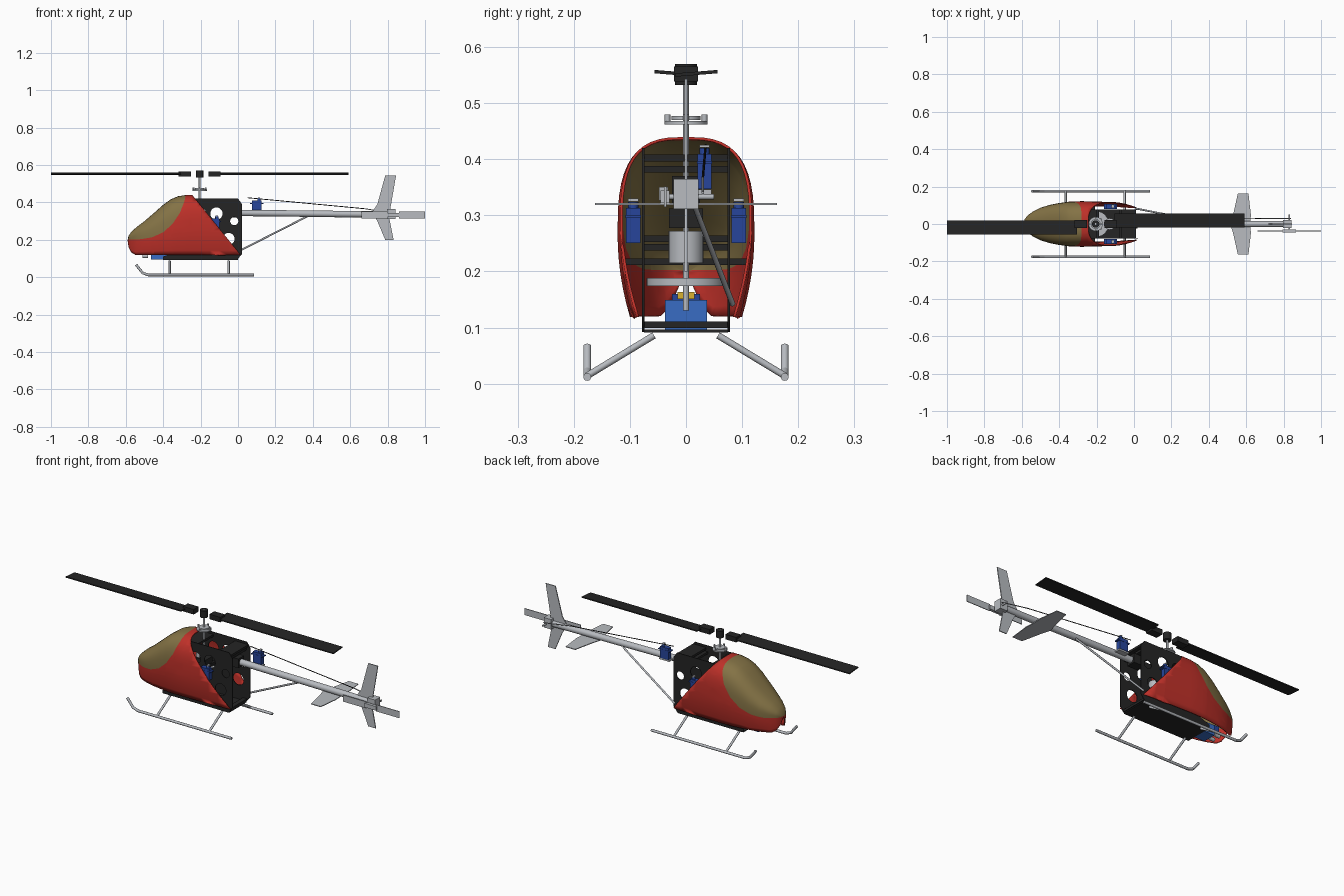
import bpy, bmesh, math
from mathutils import Vector

if "Cube" in bpy.data.objects:
    bpy.data.objects.remove(bpy.data.objects["Cube"])


def material(name, rgb):
    m = bpy.data.materials.new(name)
    m.use_nodes = True
    m.diffuse_color = (*rgb, 1)
    m.node_tree.nodes["Principled BSDF"].inputs["Base Color"].default_value = (*rgb, 1)
    return m


RED = material("red paint", (0.52, 0.03, 0.022))
TAN = material("tinted window", (0.23, 0.17, 0.06))
BLACK = material("black plastic", (0.018, 0.018, 0.018))
GREY = material("light metal", (0.48, 0.5, 0.53))
BLUE = material("bright blue", (0.04, 0.15, 0.55))
NAVY = material("servo blue", (0.02, 0.06, 0.33))
YELLOW = material("yellow", (0.7, 0.45, 0.03))


def finish(name, bm, *mats, smooth=False):
    me = bpy.data.meshes.new(name)
    bmesh.ops.recalc_face_normals(bm, faces=bm.faces)
    bm.to_mesh(me)
    bm.free()
    ob = bpy.data.objects.new(name, me)
    bpy.context.collection.objects.link(ob)
    for m in mats:
        me.materials.append(m)
    if smooth:
        bpy.ops.object.select_all(action="DESELECT")
        ob.select_set(True)
        bpy.context.view_layer.objects.active = ob
        bpy.ops.object.shade_smooth_by_angle(angle=math.radians(40))
    return ob


def box(name, centre, size, mat):
    bm = bmesh.new()
    bmesh.ops.create_cube(bm, size=1)
    bmesh.ops.scale(bm, vec=size, verts=bm.verts)
    bmesh.ops.translate(bm, vec=centre, verts=bm.verts)
    return finish(name, bm, mat)


def tube(name, a, b, r, mat, sides=16):
    a, b = Vector(a), Vector(b)
    bm = bmesh.new()
    bmesh.ops.create_cone(bm, cap_ends=True, segments=sides, radius1=r, radius2=r, depth=(b - a).length)
    bmesh.ops.rotate(bm, matrix=Vector((0, 0, 1)).rotation_difference(b - a).to_matrix(), verts=bm.verts)
    bmesh.ops.translate(bm, vec=(a + b) / 2, verts=bm.verts)
    return finish(name, bm, mat, smooth=True)


def prism(name, pts, thick, place, mat):
    """Extrude a flat outline; place maps (u, v, w) to a position."""
    bm = bmesh.new()
    rings = [[bm.verts.new(place(u, v, w)) for u, v in pts] for w in (-thick / 2, thick / 2)]
    bm.faces.new(rings[0])
    bm.faces.new(rings[1])
    for i in range(len(pts)):
        j = (i + 1) % len(pts)
        bm.faces.new((rings[0][i], rings[0][j], rings[1][j], rings[1][i]))
    return finish(name, bm, mat)


def lookup(table, x):
    for (x0, v0), (x1, v1) in zip(table, table[1:]):
        if x <= x1:
            return v0 + (v1 - v0) * (x - x0) / (x1 - x0)
    return table[-1][1]


# Canopy: U-shaped sections lofted from nose to tail, then trimmed on a slant
ROOF = [(-0.59, 0.2), (-0.585, 0.222), (-0.57, 0.243), (-0.54, 0.27), (-0.5, 0.3), (-0.45, 0.343),
        (-0.4, 0.387), (-0.36, 0.416), (-0.32, 0.433), (-0.28, 0.439), (-0.22, 0.44), (0.05, 0.44)]
WIDTH = [(-0.59, 0.004), (-0.585, 0.025), (-0.57, 0.045), (-0.54, 0.067), (-0.5, 0.087), (-0.45, 0.102),
         (-0.4, 0.112), (-0.35, 0.119), (-0.28, 0.122), (-0.1, 0.117), (0.05, 0.105)]
FLOOR = [(-0.59, 0.195), (-0.585, 0.16), (-0.57, 0.132), (-0.55, 0.12), (0.05, 0.118)]
stations = sorted({x for x, _ in ROOF + WIDTH + FLOOR} | {-0.25 + 0.05 * k for k in range(5)})
bm = bmesh.new()
prev = None
for x in stations:
    top, w, low = lookup(ROOF, x), lookup(WIDTH, x), lookup(FLOOR, x)
    mid = 0.2 + 0.28 * (top - 0.2)
    power = 0.9 - 0.22 * min(1, (top - 0.2) / 0.2)
    half = [(w * (1 - 0.18 * (1 - k / 6) ** 2), low + (mid - low) * k / 6) for k in range(6)]
    for k in range(13):
        t = math.pi / 2 * k / 12
        half.append((w * max(0, math.cos(t)) ** power, mid + (top - mid) * math.sin(t) ** power))
    ring = half + [(-y, z) for y, z in reversed(half[:-1])]
    ring = [bm.verts.new((x, y, z)) for y, z in ring]
    if prev:
        for i in range(len(ring) - 1):
            bm.faces.new((prev[i], prev[i + 1], ring[i + 1], ring[i]))
    prev = ring


def cut(a, b, remove):
    normal = Vector((a[1] - b[1], 0, b[0] - a[0]))
    origin = Vector((a[0], 0, a[1]))
    bmesh.ops.bisect_plane(bm, geom=bm.verts[:] + bm.edges[:] + bm.faces[:], dist=1e-5, plane_co=origin,
                           plane_no=normal, clear_inner=remove)
    return origin, normal


cut((0.015, 0.118), (-0.245, 0.44), False)
slant = Vector((0.322, 0, 0.26))
behind = [f for f in bm.faces if (f.calc_center_median() - Vector((0.015, 0, 0.118))).dot(slant) > 0]
bmesh.ops.delete(bm, geom=behind, context="FACES")
SILL = [(-0.6, 0.202), (-0.52, 0.203), (-0.46, 0.213), (-0.4, 0.24), (-0.35, 0.285), (-0.31, 0.345),
        (-0.285, 0.41), (-0.278, 0.45)]
planes = [cut(a, b, False) for a, b in zip(SILL, SILL[1:])]
for f in bm.faces:
    c = f.calc_center_median()
    f.material_index = int(all((c - o).dot(n) > 0 for o, n in planes))
canopy = finish("canopy", bm, RED, TAN, smooth=True)
shell = canopy.modifiers.new("thickness", "SOLIDIFY")
shell.thickness = 0.005

# Frame: pierced side plates, floor and cross bars
OUTLINE = [(-0.4, 0.092), (-0.005, 0.092), (0.022, 0.125), (0.022, 0.39), (0, 0.42), (-0.25, 0.42),
           (-0.27, 0.38), (-0.27, 0.16), (-0.4, 0.11)]
HOLES = [(-0.115, 0.34, 0.033), (-0.02, 0.3, 0.022), (-0.05, 0.205, 0.032), (-0.2, 0.34, 0.03), (-0.2, 0.22, 0.03)]
curve = bpy.data.curves.new("plate outline", "CURVE")
curve.dimensions = "2D"
curve.fill_mode = "BOTH"
curve.extrude = 0.002
loops = [OUTLINE] + [[(x + r * math.cos(math.tau * k / 20), z + r * math.sin(math.tau * k / 20))
                      for k in range(20)] for x, z, r in HOLES]
for loop in loops:
    spline = curve.splines.new("POLY")
    spline.points.add(len(loop) - 1)
    for p, (x, z) in zip(spline.points, loop):
        p.co = (x, z, 0, 1)
    spline.use_cyclic_u = True
helper = bpy.data.objects.new("plate_helper", curve)
bpy.context.collection.objects.link(helper)
bpy.context.view_layer.update()
plate = bpy.data.meshes.new_from_object(helper.evaluated_get(bpy.context.evaluated_depsgraph_get()))
bpy.data.objects.remove(helper)
plate.materials.clear()
plate.materials.append(BLACK)
for side, y in (("left", 0.076), ("right", -0.076)):
    ob = bpy.data.objects.new(side + "_frame_plate", plate)
    ob.location.y = y
    ob.rotation_euler.x = math.pi / 2
    bpy.context.collection.objects.link(ob)
box("floor_plate", (-0.2, 0, 0.094), (0.4, 0.15, 0.005), BLACK)
for x, z, width in ((-0.03, 0.402, 0.15), (-0.04, 0.382, 0.15), (-0.24, 0.402, 0.15), (-0.2, 0.258, 0.15),
                    (-0.2, 0.243, 0.15), (-0.22, 0.217, 0.22), (-0.01, 0.105, 0.15)):
    box("cross_bar", (x, 0, z), (0.08 if z > 0.3 else 0.025, width, 0.012), BLACK)
box("boom_clamp", (-0.01, 0, 0.345), (0.06, 0.05, 0.05), BLACK)
box("shaft_bearing", (-0.205, 0, 0.295), (0.06, 0.06, 0.035), BLACK)

# Drive train and rotor mast
AX = -0.205
tube("main_shaft", (AX, 0, 0.13), (AX, 0, 0.57), 0.005, GREY)
tube("main_gear", (AX, 0, 0.174), (AX, 0, 0.188), 0.07, GREY, 48)
tube("motor", (-0.13, 0, 0.215), (-0.13, 0, 0.272), 0.031, GREY, 24)
tube("swashplate_lower", (AX, 0, 0.462), (AX, 0, 0.468), 0.038, GREY, 24)
tube("swashplate_upper", (AX, 0, 0.47), (AX, 0, 0.477), 0.026, GREY, 24)
for k in range(4):
    t = math.tau * k / 4
    p = Vector((AX + 0.033 * math.cos(t), 0.033 * math.sin(t), 0.468))
    tube("swashplate_ball", p, p + Vector((0, 0, 0.012)), 0.005, GREY, 10)
tube("rotor_hub", (AX, 0, 0.532), (AX, 0, 0.57), 0.02, BLACK, 20)
for s in (-1, 1):
    box("blade_grip", (AX + s * 0.08, 0, 0.552), (0.065, 0.042, 0.027), BLACK)
    prism("main_blade", [(0.1, -0.02), (0.795, -0.02), (0.795, 0.056), (0.1, 0.056)], 0.006,
          lambda u, v, w: (AX + s * u, s * v, 0.553 + w + 0.08 * (v - 0.018)), BLACK)


# Servos
def servo(name, c, mat=NAVY):
    x, y, z = c
    box(name + "_body", c, (0.05, 0.025, 0.062), mat)
    box(name + "_tabs", (x, y, z + 0.016), (0.07, 0.027, 0.005), mat)
    tube(name + "_post", (x + 0.012, y, z + 0.03), (x + 0.012, y, z + 0.042), 0.009, mat, 12)
    box(name + "_arm", (x + 0.012, y, z + 0.045), (0.012, 0.018, 0.005), GREY)


for s in (-1, 1):
    servo("cyclic_servo", (-0.125, s * 0.094, 0.282))
servo("tail_servo", (0.1, 0.033, 0.378))
box("servo_mount", (0.1, 0.025, 0.342), (0.06, 0.04, 0.008), GREY)
box("control_lever", (-0.21, -0.04, 0.338), (0.02, 0.016, 0.024), GREY)

# Electronics in the nose
box("battery", (-0.415, 0, 0.122), (0.1, 0.075, 0.054), BLUE)
box("receiver", (-0.485, 0, 0.145), (0.035, 0.05, 0.03), NAVY)
box("connector", (-0.47, 0, 0.157), (0.03, 0.03, 0.012), YELLOW)
for s in (-1, 1):
    tube("cable_end", (-0.51, s * 0.02, 0.112), (-0.48, s * 0.02, 0.112), 0.01, GREY, 10)

# Tail boom, strut and control rod
tube("tail_boom", (-0.02, 0, 0.344), (0.82, 0, 0.335), 0.017, GREY)
tube("boom_strut", (0.01, 0.083, 0.142), (0.37, 0.012, 0.325), 0.005, GREY, 10)
tube("tail_control_rod", (0.05, 0.035, 0.425), (0.68, 0.03, 0.366), 0.0022, BLACK, 8)
tube("tail_control_rod_end", (0.68, 0.03, 0.366), (0.84, 0.03, 0.34), 0.0025, GREY, 8)
box("tail_gearbox", (0.82, 0, 0.338), (0.045, 0.044, 0.054), GREY)
tube("tail_rotor_shaft", (0.83, -0.045, 0.333), (0.83, 0.05, 0.333), 0.005, GREY, 10)
box("tail_rotor_hub", (0.83, -0.037, 0.333), (0.07, 0.016, 0.022), GREY)
for s in (-1, 1):
    box("tail_rotor_blade", (0.83 + s * 0.1, -0.037, 0.333), (0.14, 0.004, 0.036), GREY)

# Tail surfaces
prism("vertical_fin", [(0.715, 0.345), (0.745, 0.39), (0.787, 0.543), (0.845, 0.543), (0.815, 0.37), (0.81, 0.31),
                       (0.832, 0.2), (0.787, 0.2), (0.745, 0.3)], 0.005, lambda u, v, w: (u, w, v), GREY)
prism("horizontal_stabiliser", [(0.515, 0), (0.53, 0.05), (0.555, 0.162), (0.612, 0.162), (0.625, 0.05), (0.622, 0),
                                (0.625, -0.05), (0.612, -0.162), (0.555, -0.162), (0.53, -0.05)], 0.004,
      lambda u, v, w: (u, v, 0.32 + w), GREY)

# Landing skids
for s in (-1, 1):
    y = s * 0.176
    path = [(0.085, 0.012), (-0.48, 0.012), (-0.51, 0.023), (-0.545, 0.067)]
    for (x0, z0), (x1, z1) in zip(path, path[1:]):
        tube("skid", (x0, y, z0), (x1, y, z1), 0.007, GREY, 12)
    for x in (-0.365, -0.05):
        tube("skid_leg", (x, y, 0.014), (x, s * 0.057, 0.086), 0.006, GREY, 12)
